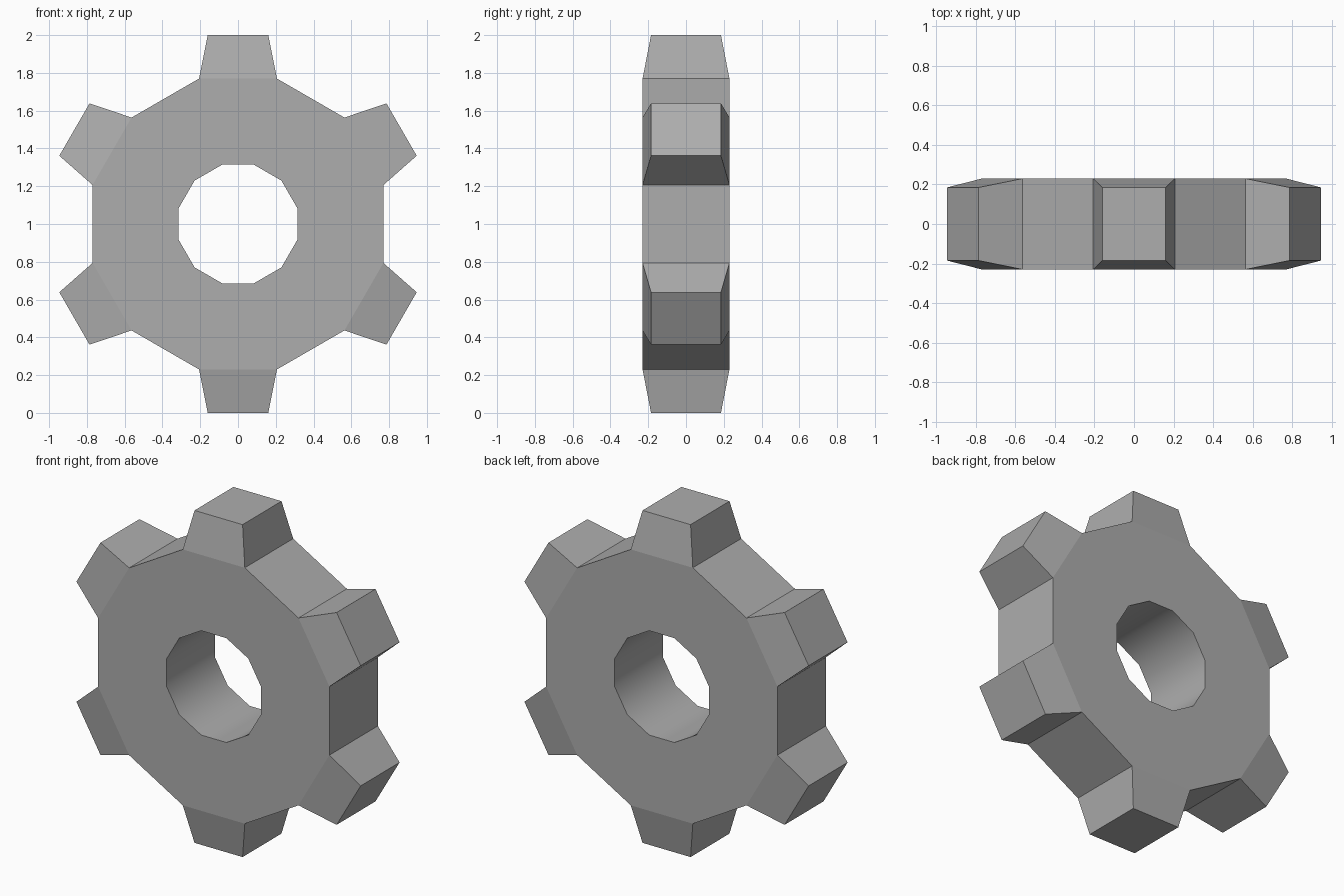
import bpy, bmesh, math

if "Cube" in bpy.data.objects:
    bpy.data.objects.remove(bpy.data.objects["Cube"])

SIDES = 12
R_OUT, R_HOLE, R_TIP = 0.797, 0.325, 1.0
HALF_Y, TIP_Y, TIP_HALF_W = 0.23, 0.185, 0.16

bm = bmesh.new()


def ring(radius, y):
    """Twelve-sided ring in the XZ plane, centred at z = 1."""
    verts = []
    for i in range(SIDES):
        a = math.radians(15 + 30 * i)
        verts.append(bm.verts.new((radius * math.cos(a), y, 1 + radius * math.sin(a))))
    return verts


# Ring body with a smooth-shaded bore
out_f, out_b = ring(R_OUT, -HALF_Y), ring(R_OUT, HALF_Y)
in_f, in_b = ring(R_HOLE, -HALF_Y), ring(R_HOLE, HALF_Y)
rim = []
for i in range(SIDES):
    j = (i + 1) % SIDES
    bm.faces.new((out_f[i], out_f[j], in_f[j], in_f[i]))
    bm.faces.new((out_b[j], out_b[i], in_b[i], in_b[j]))
    rim.append(bm.faces.new((out_f[j], out_f[i], out_b[i], out_b[j])))
    bore = bm.faces.new((in_f[i], in_f[j], in_b[j], in_b[i]))
    bore.smooth = True
    for e in bore.edges:
        if abs(e.verts[0].co.y - e.verts[1].co.y) < 1e-6:
            e.smooth = False

# Six tapered teeth extruded from every other rim face
for face in rim[0::2]:
    a = math.atan2(face.calc_center_median().z - 1, face.calc_center_median().x)
    c, s = math.cos(a), math.sin(a)
    tip = bmesh.ops.extrude_discrete_faces(bm, faces=[face])["faces"][0]
    for v in tip.verts:
        side = -s * v.co.x + c * (v.co.z - 1)
        w = math.copysign(TIP_HALF_W, side)
        v.co = (R_TIP * c - w * s, math.copysign(TIP_Y, v.co.y), 1 + R_TIP * s + w * c)

bmesh.ops.recalc_face_normals(bm, faces=bm.faces)
mesh = bpy.data.meshes.new("gear_wheel")
bm.to_mesh(mesh)
bm.free()
gear = bpy.data.objects.new("gear_wheel", mesh)
bpy.context.collection.objects.link(gear)

# Dark grey metal
metal = bpy.data.materials.new("dark_grey")
metal.diffuse_color = (0.42, 0.42, 0.42, 1)
metal.use_nodes = True
metal.node_tree.nodes["Principled BSDF"].inputs["Base Color"].default_value = metal.diffuse_color
mesh.materials.append(metal)
